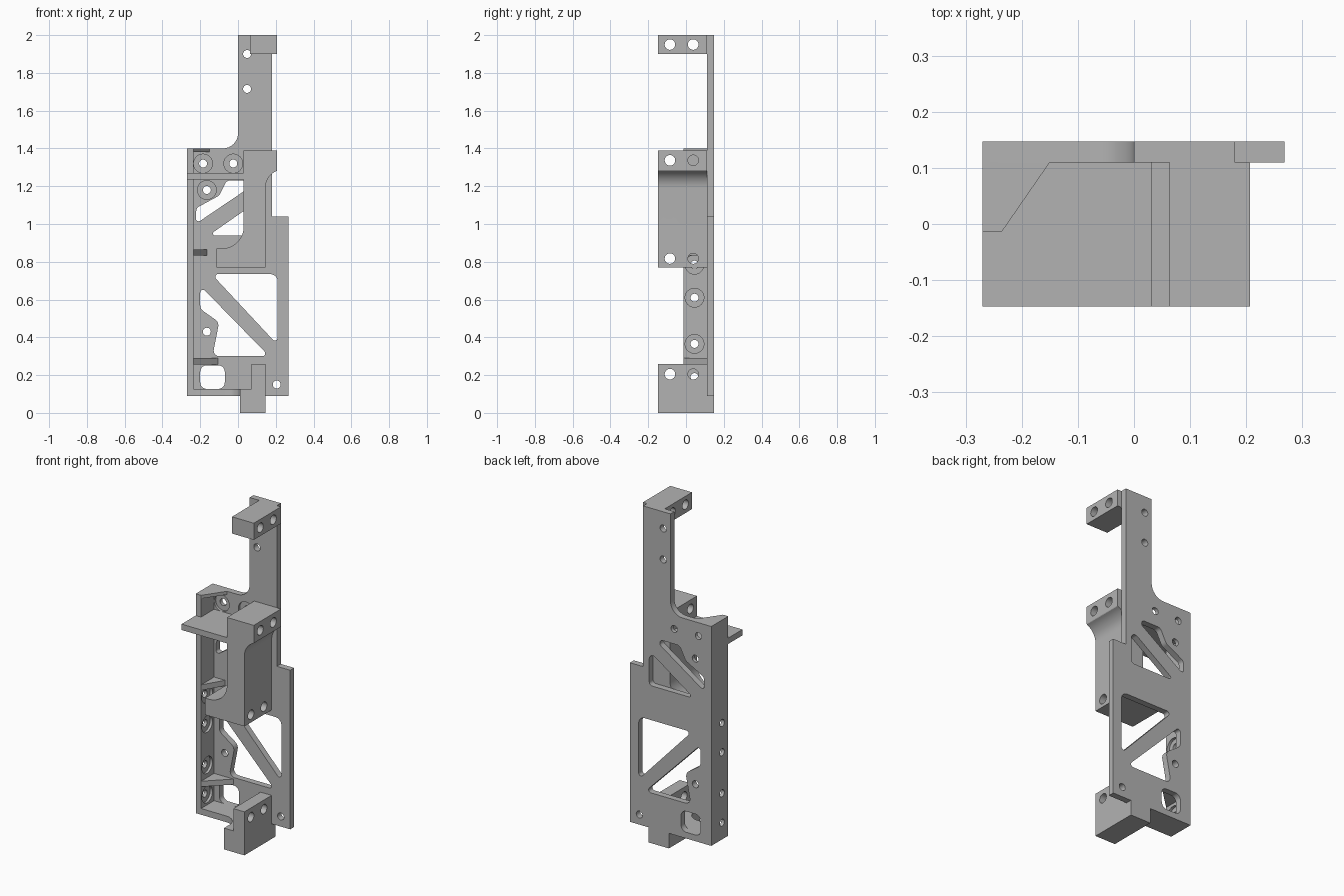
import bpy
import bmesh
from math import cos, sin, pi, tan
from mathutils import Vector

old = bpy.data.objects.get("Cube")
if old:
    bpy.data.objects.remove(old, do_unlink=True)

GREY = (0.45, 0.45, 0.45, 1)
mat = bpy.data.materials.new("plain_grey")
mat.use_nodes = True
mat.diffuse_color = GREY
mat.node_tree.nodes["Principled BSDF"].inputs["Base Color"].default_value = GREY

# Shared depths: plate back, plate front, wall front, block front
BACK, FACE, RIM, FRONT = 0.147, 0.11, -0.013, -0.147
LEFT, INNER, BASE, TOP = -0.27, -0.235, 0.09, 1.40


def rounded(corners, steps=8):
    """Outline from (u, v, radius) corners, each rounded by an arc."""
    out = []
    for i, (u, v, r) in enumerate(corners):
        p = Vector((u, v))
        if r == 0:
            out.append(p)
            continue
        a = (Vector(corners[i - 1][:2]) - p).normalized()
        b = (Vector(corners[(i + 1) % len(corners)][:2]) - p).normalized()
        half = a.angle(b) / 2
        centre = p + (a + b).normalized() * (r / sin(half))
        start = p + a * (r / tan(half)) - centre
        end = p + b * (r / tan(half)) - centre
        for k in range(steps + 1):
            t = k / steps
            w = pi - 2 * half
            out.append(centre + (start * sin((1 - t) * w) + end * sin(t * w)) / sin(w))
    return out


def circle(u, v, r, n=24):
    return [(u + r * cos(2 * pi * k / n), v + r * sin(2 * pi * k / n)) for k in range(n)]


def rect(u0, u1, v0, v1):
    return [(u0, v0), (u1, v0), (u1, v1), (u0, v1)]


def prism(name, outline, axis, lo, hi):
    """Extrude a flat outline along an axis from lo to hi."""
    place = {"x": lambda u, v, d: (d, u, v),
             "y": lambda u, v, d: (u, d, v),
             "z": lambda u, v, d: (u, v, d)}[axis]
    bm = bmesh.new()
    rings = [[bm.verts.new(place(u, v, d)) for u, v in outline] for d in (lo, hi)]
    bm.faces.new(rings[0])
    bm.faces.new(rings[1])
    n = len(outline)
    for i in range(n):
        j = (i + 1) % n
        bm.faces.new((rings[0][i], rings[0][j], rings[1][j], rings[1][i]))
    bmesh.ops.recalc_face_normals(bm, faces=bm.faces)
    mesh = bpy.data.meshes.new(name)
    bm.to_mesh(mesh)
    bm.free()
    mesh.materials.append(mat)
    obj = bpy.data.objects.new(name, mesh)
    bpy.context.collection.objects.link(obj)
    return obj


def select(obj):
    bpy.ops.object.select_all(action="DESELECT")
    obj.select_set(True)
    bpy.context.view_layer.objects.active = obj


def cut(obj, cuts):
    """Subtract (outline, axis, lo, hi) prisms from a part."""
    for outline, axis, lo, hi in cuts:
        cutter = prism("cutter", outline, axis, lo, hi)
        cutter.hide_render = True
        mod = obj.modifiers.new("cut", "BOOLEAN")
        mod.operation = "DIFFERENCE"
        mod.solver = "EXACT"
        mod.object = cutter
        select(obj)
        bpy.ops.object.modifier_apply(modifier=mod.name)
        bpy.data.objects.remove(cutter, do_unlink=True)


def smooth(obj):
    select(obj)
    bpy.ops.object.shade_smooth_by_angle(angle=0.5)


# Back plate with a tall arm and a bottom tab
plate = prism("back_plate", rounded([
    (LEFT, BASE, 0), (0.01, BASE, 0), (0.01, 0, 0), (0.145, 0, 0), (0.145, BASE, 0),
    (0.268, BASE, 0), (0.268, 1.04, 0), (0.18, 1.04, 0), (0.18, 2, 0), (0, 2, 0),
    (0, TOP, 0.08), (LEFT, TOP, 0)]), "y", FACE, BACK)

# Truss windows and the square cable opening
windows = [
    [(-0.14, 0.735, 0.015), (0.21, 0.735, 0.04), (0.21, 0.36, 0.015)],
    [(-0.2, 0.673, 0.015), (-0.2, 0.55, 0.04), (-0.1, 0.48, 0.04),
     (-0.135, 0.3, 0.03), (0.165, 0.3, 0.015)],
    [(-0.225, 1.0, 0.015), (0.115, 1.23, 0.02), (-0.06, 1.23, 0.03),
     (-0.1, 1.15, 0.04), (-0.22, 1.085, 0.025)],
    [(-0.155, 0.94, 0.01), (0.14, 0.94, 0.02), (0.14, 1.145, 0.025)],
    [(-0.2, 0.127, 0.035), (-0.07, 0.127, 0.035), (-0.07, 0.252, 0.035), (-0.2, 0.252, 0.035)],
]
cuts = [(rounded(w), "y", 0.05, 0.2) for w in windows]

# Plate screw holes, three of them counterbored
bored = [(-0.185, 1.32), (-0.025, 1.32), (-0.165, 1.18)]
for u, v in bored + [(0.048, 1.9), (0.048, 1.715), (0.205, 0.15), (-0.165, 0.43)]:
    cuts.append((circle(u, v, 0.021), "y", 0.05, 0.2))
for u, v in bored:
    cuts.append((circle(u, v, 0.05), "y", 0.05, 0.125))
cut(plate, cuts)
smooth(plate)

# Side wall with counterbored screw holes
wall = prism("side_wall", rect(RIM, FACE, BASE, TOP), "x", LEFT, INNER)
cuts = []
for z in (0.19, 0.365, 0.61, 0.785):
    cuts.append((circle(0.045, z, 0.021), "x", -0.3, -0.2))
    cuts.append((circle(0.045, z, 0.05), "x", -0.25, -0.2))
cut(wall, cuts)
smooth(wall)

# Triangular gussets bracing wall and plate
for name, reach, z0, z1 in (("top_gusset", -0.15, 1.38, TOP),
                            ("middle_gusset", -0.163, 0.832, 0.865),
                            ("bottom_gusset", -0.107, 0.257, 0.29)):
    prism(name, [(INNER, RIM), (reach, FACE), (INNER, FACE)], "z", z0, z1)

# Shelf reaching forward past the wall
prism("shelf", [(LEFT, FRONT), (0.03, FRONT), (0.03, FACE), (INNER, FACE),
                (INNER, RIM), (LEFT, RIM)], "z", 1.235, 1.27)

# Floor blending into the bottom block
smooth(prism("floor", rounded([
    (INNER, FACE, 0), (INNER, RIM, 0), (0.01, RIM, 0.08), (0.01, FRONT + 0.02, 0),
    (0.012, FRONT + 0.02, 0), (0.012, FACE, 0)]), "z", BASE, 0.127))

# Mounting blocks with paired cross holes
upper = prism("top_block", rect(0.063, 0.207, 1.9, 2), "y", FRONT, FACE)
right_arc = [(0.245 - 0.1 * cos(t * 0.116), 1.19 + 0.1 * sin(t * 0.116)) for t in range(11)]
left_arc = [(-0.085 + 0.115 * cos(t * pi / 20), 0.985 - 0.115 * sin(t * pi / 20)) for t in range(11)]
middle = prism("middle_block", [(-0.115, 0.77), (0.145, 0.77)] + right_arc + [
    (0.207, 1.285), (0.207, 1.39), (0.03, 1.39)] + left_arc + [(-0.115, 0.87)],
    "y", FRONT, FACE)
lower = prism("bottom_block", [(0.01, 0), (0.145, 0), (0.145, 0.26), (0.072, 0.26),
                               (0.072, 0.127), (0.01, 0.127)], "y", FRONT, FACE)
for block, heights in ((upper, [1.95]), (middle, [1.337, 0.817]), (lower, [0.205])):
    cut(block, [(circle(y, z, 0.028), "x", -0.2, 0.3) for z in heights for y in (-0.085, 0.038)])
    smooth(block)
